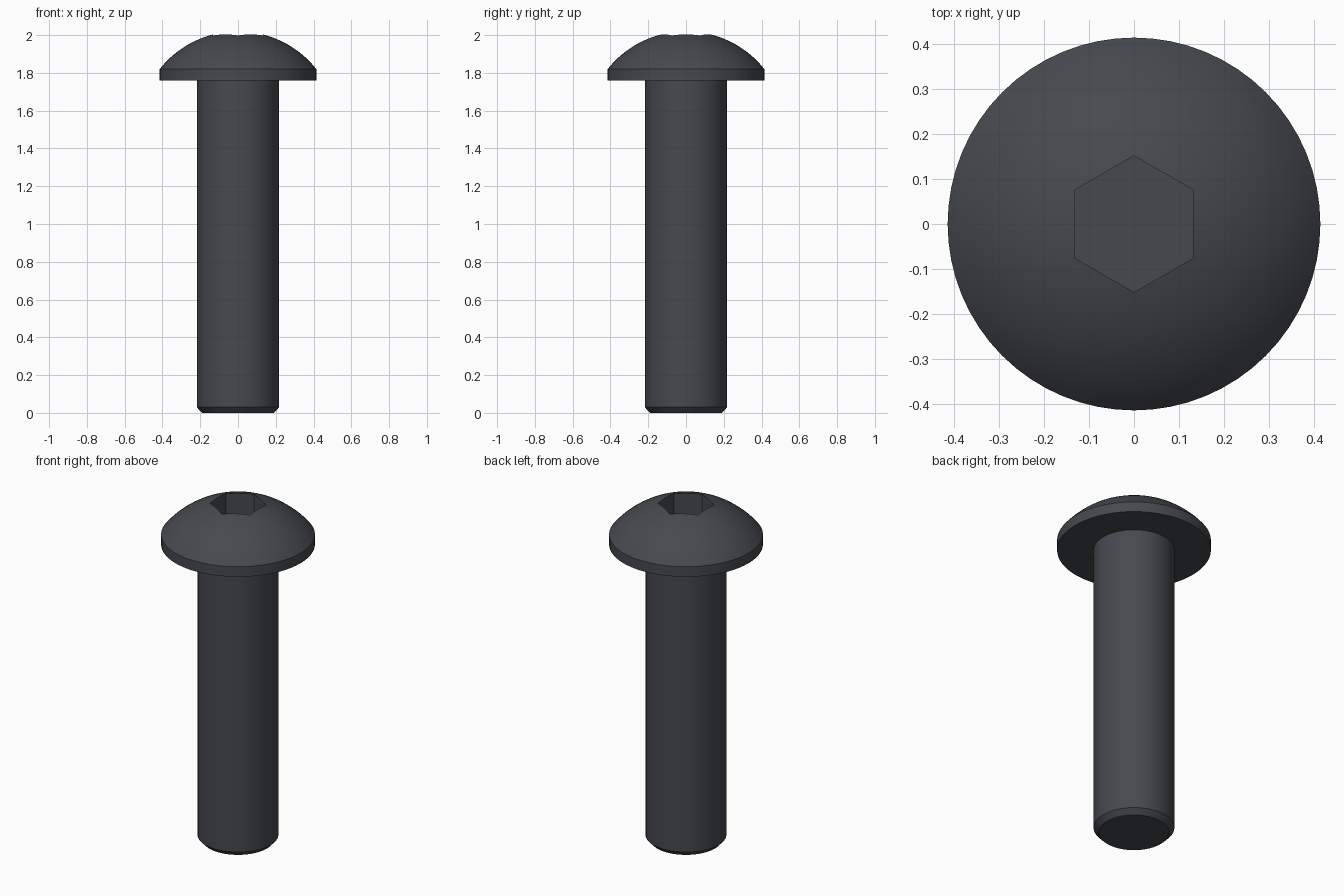
import bpy, bmesh
from math import sin, cos, asin, pi, radians
from mathutils import Matrix

cube = bpy.data.objects.get("Cube")
if cube:
    bpy.data.objects.remove(cube, do_unlink=True)

SIDES = 64
HEAD_R, SHAFT_R = 0.415, 0.218
HEAD_BASE, RIM_Z = 1.76, 1.82
DOME_R = 0.53
SOCKET_R, SOCKET_FLOOR = 0.152, 1.86

steel = bpy.data.materials.new("dark steel")
steel.use_nodes = True
colour = (0.06, 0.066, 0.076, 1)
steel.diffuse_color = colour
steel.node_tree.nodes["Principled BSDF"].inputs["Base Color"].default_value = colour


def new_object(name, bm):
    bmesh.ops.recalc_face_normals(bm, faces=bm.faces)
    mesh = bpy.data.meshes.new(name)
    bm.to_mesh(mesh)
    bm.free()
    mesh.materials.append(steel)
    obj = bpy.data.objects.new(name, mesh)
    bpy.context.collection.objects.link(obj)
    return obj


def lathe(name, profile):
    """Spin a closed (radius, height) profile about the z axis."""
    bm = bmesh.new()
    verts = [bm.verts.new((r, 0, z)) for r, z in profile]
    edges = [bm.edges.new(pair) for pair in zip(verts, verts[1:])]
    bmesh.ops.spin(bm, geom=verts + edges, cent=(0, 0, 0), axis=(0, 0, 1),
                   angle=2 * pi, steps=SIDES, use_merge=True)
    bmesh.ops.remove_doubles(bm, verts=bm.verts, dist=0.0001)
    return new_object(name, bm)


# Screw body: chamfered tip, shaft, flat underside, rim and spherical dome
rim_angle = asin(HEAD_R / DOME_R)
centre_z = RIM_Z - DOME_R * cos(rim_angle)
steps = 16
dome = [(DOME_R * sin(rim_angle * i / steps), centre_z + DOME_R * cos(rim_angle * i / steps))
        for i in range(steps, -1, -1)]
screw = lathe("button_head_screw",
              [(0, 0), (0.19, 0), (SHAFT_R, 0.03), (SHAFT_R, HEAD_BASE),
               (HEAD_R, HEAD_BASE)] + dome)

# Hex socket cutter, one corner towards +y
bm = bmesh.new()
bmesh.ops.create_cone(bm, cap_ends=True, segments=6, radius1=SOCKET_R, radius2=SOCKET_R,
                      depth=0.4, matrix=Matrix.Translation((0, 0, SOCKET_FLOOR + 0.2)))
corner = max(bm.verts, key=lambda v: v.co.y)
if abs(corner.co.x) > 0.01:
    bmesh.ops.rotate(bm, verts=bm.verts, matrix=Matrix.Rotation(radians(30), 3, "Z"))
cutter = new_object("socket_cutter", bm)
cutter.hide_render = True

cut = screw.modifiers.new("hex_socket", "BOOLEAN")
cut.operation = "DIFFERENCE"
cut.solver = "EXACT"
cut.object = cutter
bpy.ops.object.select_all(action="DESELECT")
bpy.context.view_layer.objects.active = screw
screw.select_set(True)
bpy.ops.object.modifier_apply(modifier=cut.name)
bpy.data.objects.remove(cutter, do_unlink=True)

# Smooth round surfaces, crisp socket, rim and chamfer
bpy.ops.object.shade_smooth_by_angle(angle=radians(28))
